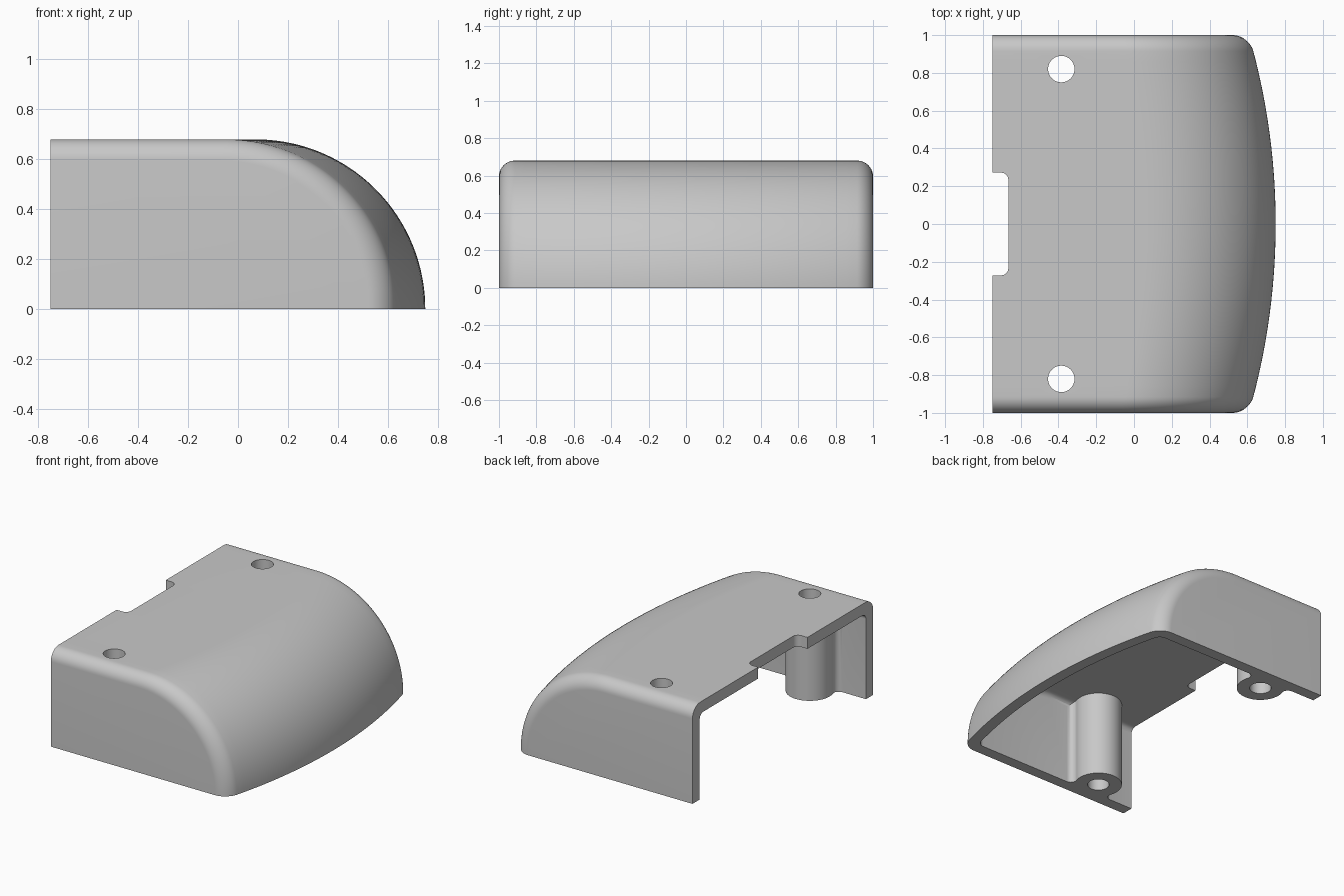
import bpy, bmesh
from math import sin, cos, pi, sqrt, asin, atan2

cube = bpy.data.objects.get("Cube")
if cube:
    bpy.data.objects.remove(cube)

BACK, TOP, NOSE_C, PLAN_R = -0.75, 0.68, 0.07, 3.6
WALL = 0.08

grey = bpy.data.materials.new("light grey plastic")
grey.use_nodes = True
grey.diffuse_color = (0.58, 0.58, 0.58, 1)
grey.node_tree.nodes["Principled BSDF"].inputs["Base Color"].default_value = (0.58, 0.58, 0.58, 1)


def make_object(name, bm):
    bmesh.ops.recalc_face_normals(bm, faces=bm.faces)
    mesh = bpy.data.meshes.new(name)
    bm.to_mesh(mesh)
    bm.free()
    ob = bpy.data.objects.new(name, mesh)
    mesh.materials.append(grey)
    bpy.context.collection.objects.link(ob)
    return ob


def loft(name, half, fillet, radius, back, bottom):
    """Quarter-round profile swept along a bowed front, with filleted ends."""
    n = 10
    ends = [(half - fillet + fillet * sin(a), fillet * (1 - cos(a)))
            for a in (pi / 2 * i / n for i in range(n + 1))]
    inner = half - fillet
    stations = [(-y, d) for y, d in reversed(ends)]
    stations += [(inner * (2 * i / 32 - 1), 0) for i in range(1, 32)] + ends
    bm = bmesh.new()
    rings = []
    for y, d in stations:
        c = NOSE_C - (PLAN_R - sqrt(PLAN_R ** 2 - y * y))
        r = radius - d
        pts = [(back, bottom)]
        if bottom < 0:
            pts.append((c + r, bottom))
        pts += [(c + r * cos(pi / 2 * k / 40), r * sin(pi / 2 * k / 40)) for k in range(41)]
        pts.append((back, r))
        rings.append([bm.verts.new((x, y, z)) for x, z in pts])
    for a, b in zip(rings, rings[1:]):
        for k in range(len(a)):
            j = (k + 1) % len(a)
            bm.faces.new((a[k], a[j], b[j], b[k]))
    bm.faces.new(rings[0])
    bm.faces.new(rings[-1])
    return make_object(name, bm)


def prism(name, outline, z0, z1):
    bm = bmesh.new()
    low = [bm.verts.new((x, y, z0)) for x, y in outline]
    high = [bm.verts.new((x, y, z1)) for x, y in outline]
    bm.faces.new(low)
    bm.faces.new(high)
    for k in range(len(low)):
        j = (k + 1) % len(low)
        bm.faces.new((low[k], low[j], high[j], high[k]))
    return make_object(name, bm)


def arc(cx, cy, r, a0, a1, n):
    return [(cx + r * cos(a0 + (a1 - a0) * i / n), cy + r * sin(a0 + (a1 - a0) * i / n))
            for i in range(n + 1)]


def combine(target, tool, operation):
    mod = target.modifiers.new("combine", 'BOOLEAN')
    mod.operation, mod.solver, mod.object = operation, 'EXACT', tool
    bpy.ops.object.select_all(action='DESELECT')
    bpy.context.view_layer.objects.active = target
    target.select_set(True)
    bpy.ops.object.modifier_apply(modifier=mod.name)
    bpy.data.objects.remove(tool)


# Hollow cover open at the back and underneath
cover = loft("cover_shell", 1.0, 0.085, TOP, BACK, 0)
combine(cover, loft("cavity", 1 - WALL, 0.04, TOP - WALL, BACK - 0.2, -0.1), 'DIFFERENCE')

# Screw posts blended into the side walls
POST_X, POST_Y, POST_R, BLEND = -0.385, 0.82, 0.153, 0.04
gap = 1 - WALL - POST_Y
by = gap - BLEND
bx = sqrt((POST_R + BLEND) ** 2 - by * by)
tilt = asin(by / (POST_R + BLEND))
half = arc(0, 0, POST_R, -pi / 2, tilt, 28)
half += arc(bx, by, BLEND, pi + tilt, pi / 2, 8)[1:]
half.append((bx, gap + 0.03))
outline = half + [(-x, y) for x, y in reversed(half[1:])]
for side in (-1, 1):
    pts = [(POST_X + x, side * (POST_Y + y)) for x, y in outline]
    combine(cover, prism("screw_post", pts, 0, TOP - WALL / 2), 'UNION')
for side in (-1, 1):
    hole = arc(POST_X, side * POST_Y, 0.07, 0, 2 * pi, 48)[:-1]
    combine(cover, prism("screw_hole", hole, -0.1, 0.8), 'DIFFERENCE')

# Rounded notch in the back edge of the top
nx, ny, nr = -0.665, 0.272, 0.04
notch = [(BACK - 0.1, -ny)] + arc(nx - nr, -ny + nr, nr, -pi / 2, 0, 8)
notch += arc(nx - nr, ny - nr, nr, 0, pi / 2, 8) + [(BACK - 0.1, ny)]
combine(cover, prism("cable_notch", notch, 0.4, 0.8), 'DIFFERENCE')

bpy.ops.object.select_all(action='DESELECT')
cover.select_set(True)
bpy.context.view_layer.objects.active = cover
bpy.ops.object.shade_smooth_by_angle(angle=pi / 6)
